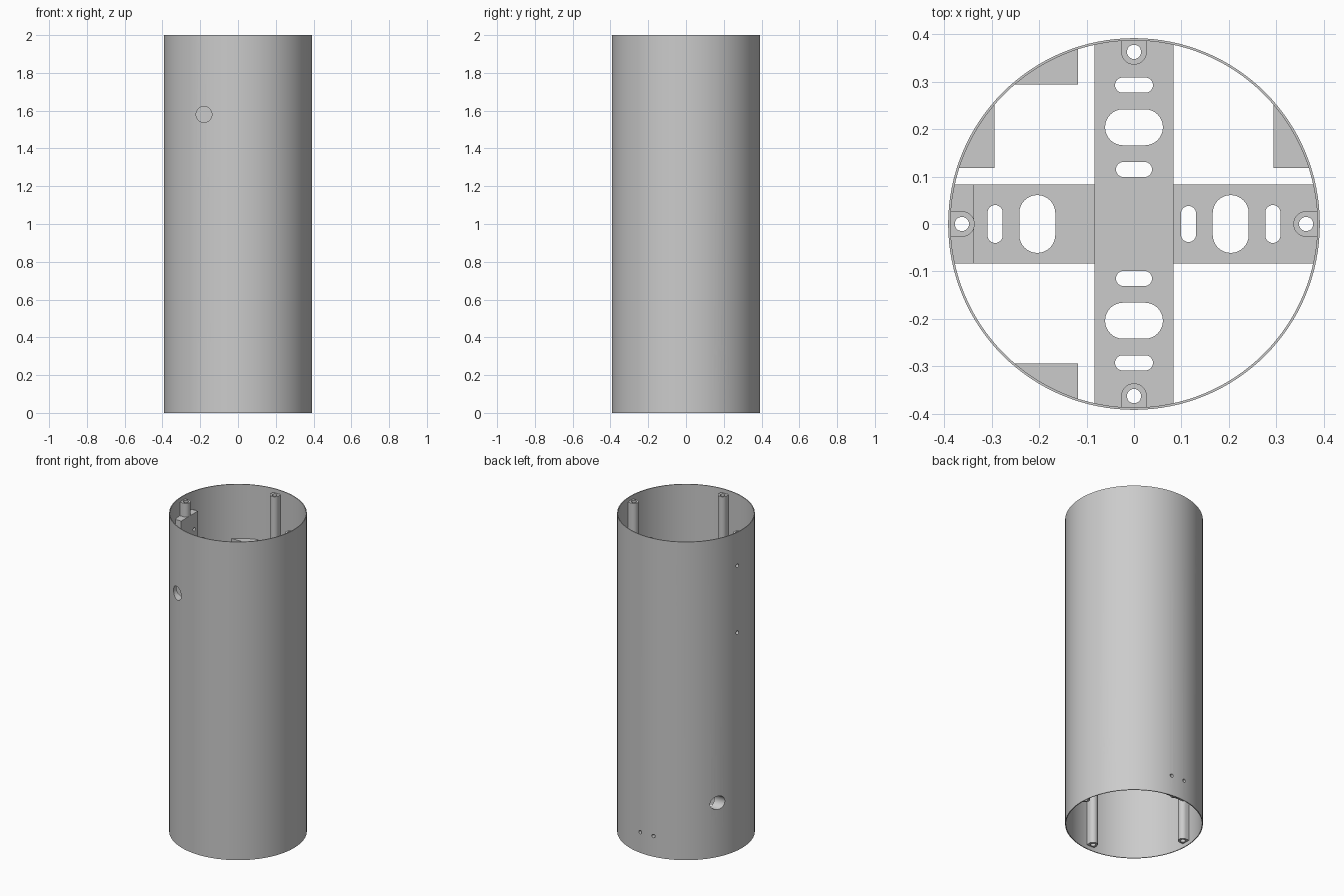
import bpy, bmesh, math
from mathutils import Matrix, Vector

if "Cube" in bpy.data.objects:
    bpy.data.objects.remove(bpy.data.objects["Cube"], do_unlink=True)

OUTER, INNER, HEIGHT = 0.392, 0.387, 2.0
AXES = {"left": 0, "back": 90, "right": 180, "front": 270}

grey = bpy.data.materials.new("plain grey")
grey.use_nodes = True
grey.diffuse_color = (0.6, 0.6, 0.6, 1)
grey.node_tree.nodes["Principled BSDF"].inputs["Base Color"].default_value = (0.6, 0.6, 0.6, 1)


def finish(name, bm):
    bmesh.ops.recalc_face_normals(bm, faces=bm.faces)
    mesh = bpy.data.meshes.new(name)
    bm.to_mesh(mesh)
    bm.free()
    mesh.materials.append(grey)
    obj = bpy.data.objects.new(name, mesh)
    bpy.context.collection.objects.link(obj)
    return obj


def prism(name, points, z0, z1, turn=0):
    """Extrude a flat outline from z0 to z1, then turn it about the main axis."""
    bm = bmesh.new()
    face = bm.faces.new([bm.verts.new((x, y, z0)) for x, y in points])
    top = bmesh.ops.extrude_face_region(bm, geom=[face])["geom"]
    bmesh.ops.translate(bm, vec=(0, 0, z1 - z0),
                        verts=[v for v in top if isinstance(v, bmesh.types.BMVert)])
    bm.transform(Matrix.Rotation(math.radians(turn), 4, "Z"))
    return finish(name, bm)


def rod(radius, start, end, sides=32):
    """Cylinder cutter between two points."""
    a, b = Vector(start), Vector(end)
    bm = bmesh.new()
    bmesh.ops.create_cone(bm, cap_ends=True, segments=sides, radius1=radius,
                          radius2=radius, depth=(b - a).length)
    spin = (b - a).to_track_quat("Z", "Y").to_matrix().to_4x4()
    bm.transform(Matrix.Translation((a + b) / 2) @ spin)
    cutter = finish("cutter", bm)
    cutter.hide_render = True
    return cutter


def rect(x0, x1, y0, y1):
    return [(x0, y0), (x1, y0), (x1, y1), (x0, y1)]


def arc(cx, cy, r, a0, a1, n=16):
    return [(cx + r * math.cos(math.radians(a0 + (a1 - a0) * i / n)),
             cy + r * math.sin(math.radians(a0 + (a1 - a0) * i / n))) for i in range(n + 1)]


def slot(cx, half_x, half_y):
    """Rounded slot running along y."""
    s = half_y - half_x
    return arc(cx, s, half_x, 0, 180) + arc(cx, -s, half_x, 180, 360)


def boolean(obj, cutter, operation="DIFFERENCE"):
    mod = obj.modifiers.new("cut", "BOOLEAN")
    mod.object, mod.operation, mod.solver = cutter, operation, "EXACT"
    bpy.ops.object.select_all(action="DESELECT")
    bpy.context.view_layer.objects.active = obj
    obj.select_set(True)
    bpy.ops.object.modifier_apply(modifier=mod.name)
    bpy.data.objects.remove(cutter, do_unlink=True)


def fit_inside(obj):
    boolean(obj, rod((INNER + OUTER) / 2, (0, 0, -0.1), (0, 0, HEIGHT + 0.1), 128), "INTERSECT")


def around(deg, r, t, z):
    """Point at distance r along a turned axis, t sideways."""
    a = math.radians(deg)
    return (r * math.cos(a) - t * math.sin(a), r * math.sin(a) + t * math.cos(a), z)


def drill_pillar_holes(obj, turns):
    for turn in turns:
        boolean(obj, rod(0.015, around(turn, 0.363, 0, -0.1), around(turn, 0.363, 0, HEIGHT + 0.1)))


# Thin outer tube
bm = bmesh.new()
outline = [(INNER, 0), (OUTER, 0), (OUTER, HEIGHT), (INNER, HEIGHT)]
ring = [bm.verts.new((r, 0, z)) for r, z in outline]
edges = [bm.edges.new((ring[i], ring[(i + 1) % 4])) for i in range(4)]
bmesh.ops.spin(bm, geom=ring + edges, cent=(0, 0, 0), axis=(0, 0, 1),
               angle=2 * math.pi, steps=128)
bmesh.ops.remove_doubles(bm, verts=bm.verts, dist=0.0001)
tube = finish("outer_tube", bm)
parts = [tube]

# Two modules: mounting block direction, port directions, height of the centre
modules = [("upper", 180, (90, 270), 1.58), ("lower", 90, (0, 180), 0.34)]

for label, block_turn, port_turns, z in modules:
    # Mounting block with four screw holes
    block = prism(label + "_mounting_block", rect(0.337, 0.42, -0.083, 0.083),
                  z - 0.31, z + 0.31, block_turn)
    fit_inside(block)
    for dz in (-0.21, 0.21):
        for t in (-0.046, 0.046):
            for target in (tube, block):
                boolean(target, rod(0.011, around(block_turn, 0.3, t, z + dz),
                                    around(block_turn, 0.45, t, z + dz), 20))
    drill_pillar_holes(block, [block_turn])
    parts.append(block)

    # Port bosses on opposite walls, offset towards the mounting block
    for turn in port_turns:
        toward = 1 if math.sin(math.radians(block_turn - turn)) > 0 else -1
        sides = sorted((toward * 0.118, toward * 0.3))
        boss = prism(label + "_port_boss", rect(0.294, 0.42, *sides), z - 0.08, z + 0.08, turn)
        fit_inside(boss)
        for target in (tube, boss):
            boolean(target, rod(0.042, around(turn, 0.2, toward * 0.18, z),
                                around(turn, 0.5, toward * 0.18, z), 40))
        parts.append(boss)

# Four bored pillars along the wall
for side, turn in AXES.items():
    shape = [(0.42, -0.027)] + arc(0.363, 0, 0.027, 270, 90) + [(0.42, 0.027)]
    pillar = prism(side + "_pillar", shape, 0.025, 1.975, turn)
    fit_inside(pillar)
    drill_pillar_holes(pillar, [turn])
    parts.append(pillar)

# Crossed slotted plates at mid height
for name, turn, z in (("lower_cross_plate", 0, 0.97), ("upper_cross_plate", 90, 1.0)):
    plate = prism(name, rect(-0.42, 0.42, -0.083, 0.083), z, z + 0.03, turn)
    fit_inside(plate)
    for sign in (-1, 1):
        for cx, hx, hy in ((0.115, 0.016, 0.038), (0.204, 0.038, 0.061), (0.293, 0.016, 0.04)):
            if turn == 0 and sign < 0 and cx < 0.15:
                continue
            cutter = prism("cutter", slot(sign * cx, hx, hy), z - 0.1, z + 0.1, turn)
            boolean(plate, cutter)
    drill_pillar_holes(plate, (turn, turn + 180))
    parts.append(plate)

# Smooth round surfaces, keep hard edges
bpy.ops.object.select_all(action="DESELECT")
for obj in parts:
    obj.select_set(True)
bpy.context.view_layer.objects.active = tube
bpy.ops.object.shade_smooth_by_angle(angle=math.radians(30))
